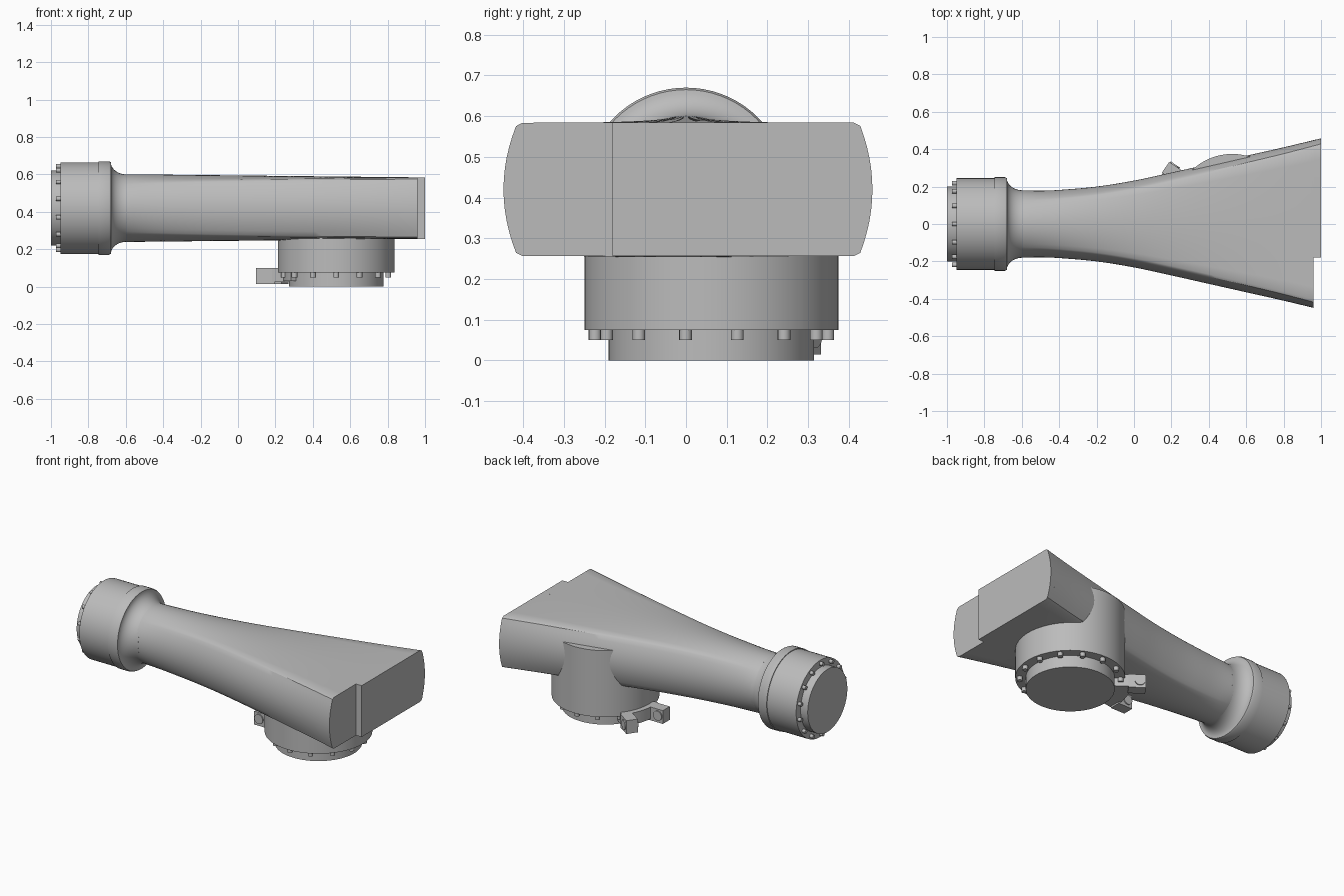
import bpy, bmesh
from math import sin, cos, pi, radians
from mathutils import Matrix, Vector

cube = bpy.data.objects.get("Cube")
if cube:
    bpy.data.objects.remove(cube, do_unlink=True)

gray = bpy.data.materials.new("plain gray")
gray.use_nodes = True
gray.diffuse_color = (0.5, 0.5, 0.5, 1)
gray.node_tree.nodes["Principled BSDF"].inputs["Base Color"].default_value = (0.5, 0.5, 0.5, 1)


def finish(name, bm, matrix=Matrix()):
    bmesh.ops.transform(bm, matrix=matrix, verts=bm.verts)
    bmesh.ops.recalc_face_normals(bm, faces=bm.faces)
    mesh = bpy.data.meshes.new(name)
    bm.to_mesh(mesh)
    bm.free()
    mesh.materials.append(gray)
    mesh.shade_smooth()
    mesh.set_sharp_from_angle(angle=radians(30))
    obj = bpy.data.objects.new(name, mesh)
    bpy.context.collection.objects.link(obj)
    return obj


def loft(sections):
    """Skin a list of closed rings and cap both ends."""
    bm = bmesh.new()
    rings = [[bm.verts.new(p) for p in ring] for ring in sections]
    n = len(rings[0])
    for a, b in zip(rings, rings[1:]):
        for i in range(n):
            j = (i + 1) % n
            bm.faces.new((a[i], a[j], b[j], b[i]))
    bm.faces.new(rings[0])
    bm.faces.new(rings[-1])
    return bm


def lathe(name, profile, matrix, sides=72):
    """Turn (height, radius) pairs around local z."""
    rings = [[(r * cos(2 * pi * i / sides), r * sin(2 * pi * i / sides), h)
              for i in range(sides)] for h, r in profile]
    return finish(name, loft(rings), matrix)


def bolt_ring(name, count, ring, radius, low, high, matrix):
    for k in range(count):
        a = 2 * pi * (k + 0.5) / count
        spot = Matrix.Translation((ring * cos(a), ring * sin(a), 0))
        lathe(f"{name}_{k + 1}", [(low, radius), (high, radius)], matrix @ spot, 16)


def arc_plate(name, start, end, inner, outer, low, high, matrix):
    sections = []
    for k in range(17):
        a = radians(start + (end - start) * k / 16)
        sections.append([(r * cos(a), r * sin(a), z) for r, z in
                         ((inner, low), (outer, low), (outer, high), (inner, high))])
    return finish(name, loft(sections), matrix)


# Horn body: a round neck blending into a wide, flat-topped mouth
AXIS = 0.42
WIDTHS = [0.18, 0.178, 0.182, 0.2, 0.232, 0.275, 0.32, 0.365, 0.41, 0.458]
STATIONS = [-0.6, -0.5, -0.4, -0.2, 0, 0.2, 0.4, 0.6, 0.8, 1.0]


def half_width(x):
    k = max(i for i in range(len(STATIONS) - 1) if STATIONS[i] <= x + 1e-6)
    t = (x - STATIONS[k]) / (STATIONS[k + 1] - STATIONS[k])

    def slope(i):
        a, b = max(i - 1, 0), min(i + 1, len(STATIONS) - 1)
        return (WIDTHS[b] - WIDTHS[a]) / (STATIONS[b] - STATIONS[a])
    step = STATIONS[k + 1] - STATIONS[k]
    p, q = WIDTHS[k], WIDTHS[k + 1]
    return (p * (1 + 2 * t) * (1 - t) ** 2 + q * t * t * (3 - 2 * t)
            + step * slope(k) * t * (1 - t) ** 2 - step * slope(k + 1) * t * t * (1 - t))


def section(x):
    u = (x + 0.6) / 1.6
    blend = max(u, 0) ** 0.7
    w, h = half_width(x), 0.181 - 0.017 * u
    half = []
    for i in range(13):                       # bulging side
        v = i / 6 - 1
        half.append((radians(43 * v), 1 - 0.065 * v * v, 0.95 * v))
    for i in range(13):                       # flat top
        v = 1 - i / 6
        half.append((pi / 2 - radians(43 * v), 0.9 * v, 1))
    ring = []
    for sign in (1, -1):
        for a, y, z in half:
            ring.append((x, sign * w * (cos(a) * (1 - blend) + y * blend),
                         AXIS + sign * h * (sin(a) * (1 - blend) + z * blend)))
    return ring


LIP = 0.96
finish("horn_body", loft([section(-0.6 + (LIP + 0.6) * i / 40) for i in range(41)]))

# Raised part of the mouth cover
bm = loft([section(LIP - 0.01), section(1.0)])
bmesh.ops.bisect_plane(bm, geom=bm.verts[:] + bm.edges[:] + bm.faces[:],
                       plane_co=(0, -0.18, 0), plane_no=(0, 1, 0), clear_inner=True)
bmesh.ops.holes_fill(bm, edges=[e for e in bm.edges if e.is_boundary])
finish("mouth_cover", bm)

# Round end flange, with a concave fillet running down to the neck
along_x = Matrix.Translation((0, 0, AXIS)) @ Matrix.Rotation(pi / 2, 4, 'Y')
fillet = [(-0.595 - 0.085 * cos(a), 0.245 - 0.065 * sin(a))
          for a in (pi / 2 * i / 10 for i in range(11))]
lathe("end_flange", [(-0.95, 0.245), (-0.745, 0.245), (-0.745, 0.25), (-0.69, 0.25)]
      + fillet + [(-0.58, 0.18)], along_x)
lathe("end_cap", [(-1.0, 0.2), (-0.94, 0.2)], along_x)
turn = Matrix.Rotation(pi / 14, 4, 'Z')
bolt_ring("end_bolt", 14, 0.224, 0.012, -0.972, -0.945, along_x @ turn)

# Upright drum under the mouth
drum = Matrix.Translation((0.525, 0.0625, 0))
lathe("drum", [(0.075, 0.312), (0.5, 0.312)], drum)
lathe("drum_cap", [(0, 0.2525), (0.08, 0.2525)], drum)
bolt_ring("drum_bolt", 14, 0.286, 0.0155, 0.05, 0.08, drum)

# Clamp with two radial lugs on the drum
arc_plate("clamp_band", 141, 187, 0.25, 0.345, 0.025, 0.1, drum)
arc_plate("clamp_tail", 185, 212, 0.25, 0.285, 0.03, 0.076, drum)
for name, angle in (("rear_lug", 146), ("side_lug", 180)):
    place = drum @ Matrix.Rotation(radians(angle), 4, 'Z')
    bm = bmesh.new()
    bmesh.ops.create_cube(bm, size=1, matrix=Matrix.Translation((0.38, 0, 0.0575))
                          @ Matrix.Diagonal((0.1, 0.07, 0.085, 1)))
    finish(name, bm, place)
    pin = place @ Matrix.Translation((0.395, 0, 0.06)) @ Matrix.Rotation(pi / 2, 4, 'X')
    lathe(name + "_pin", [(-0.042, 0.03), (0.042, 0.03)], pin, 24)
